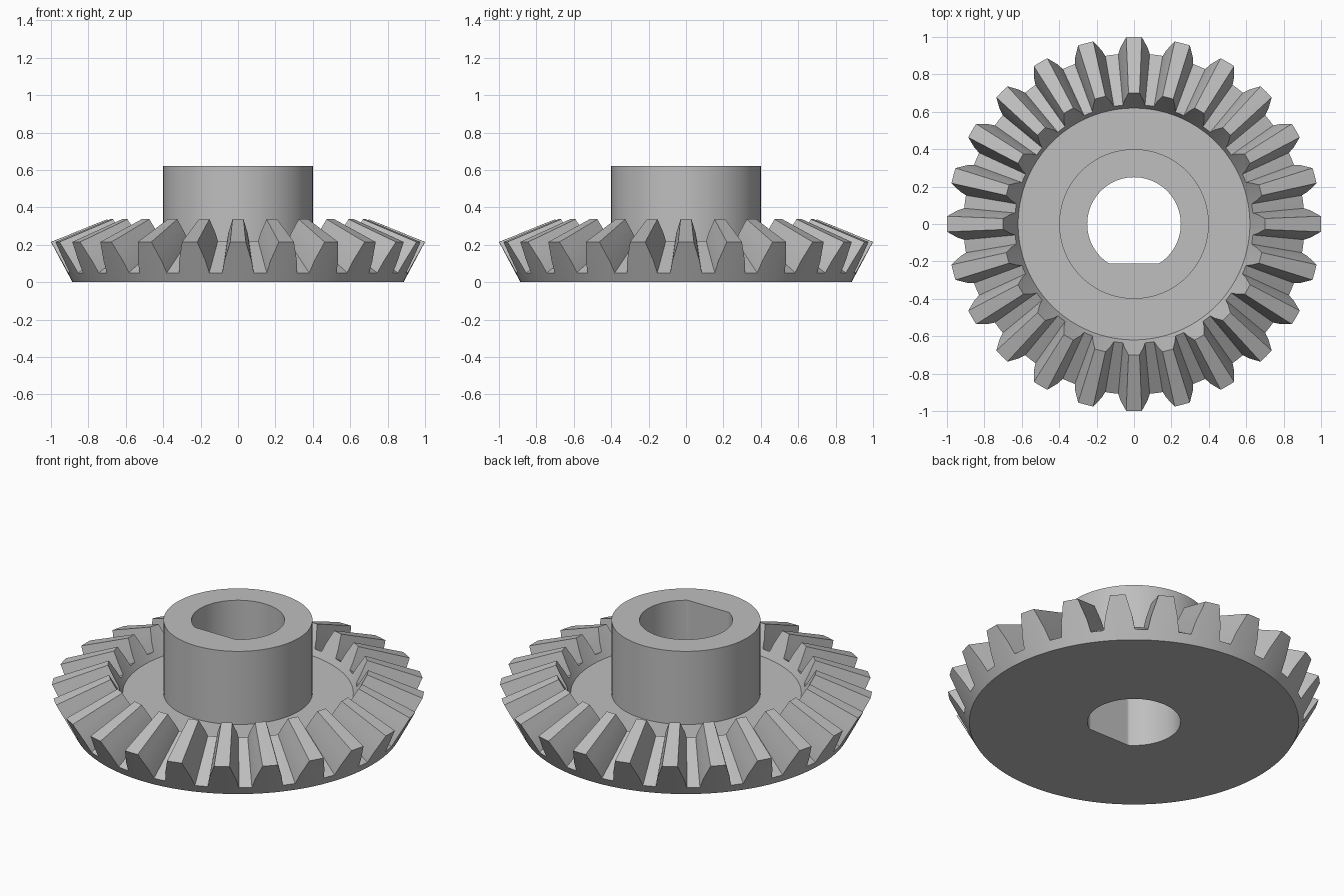
import bpy
import bmesh
from math import sin, cos, radians

cube = bpy.data.objects.get("Cube")
if cube:
    bpy.data.objects.remove(cube, do_unlink=True)

TEETH = 24
APEX = 0.62             # pitch cone apex, level with the hub top
INNER = 0.7             # inner end of the teeth, scaled toward the apex
BASE_R, TIP_R, TIP_Z = 0.885, 1.0, 0.215
HUB_R, BORE_R, FLAT = 0.4, 0.25, 0.21

# One tooth: angle from its centre in degrees, height up the back cone
half = [(0, TIP_Z), (2.4, TIP_Z), (3.3, 0.168), (4.4, 0.115), (5.3, 0.05)]
tooth = [(-a, z) for a, z in reversed(half[1:])] + half + [(7.5, 0.05)]
outline = [(radians(i * 360 / TEETH + a), z) for i in range(TEETH) for a, z in tooth]


def ring(r, z):
    return [(r * cos(a), r * sin(a), z) for a, _ in outline]


def toward_apex(points):
    return [(x * INNER, y * INNER, APEX + (z - APEX) * INNER) for x, y, z in points]


def bore(z):
    # Round bore with a flat on the front side
    points = []
    for a, _ in outline:
        r = min(BORE_R, FLAT / max(-sin(a), 0.01))
        points.append((r * cos(a), r * sin(a), z))
    return points


def tooth_ends():
    points = []
    for a, z in outline:
        r = BASE_R + (TIP_R - BASE_R) * z / TIP_Z
        points.append((r * cos(a), r * sin(a), z))
    return points


# Closed chain of loops: underside, back cone, teeth, web, hub, bore
base = ring(BASE_R, 0)
teeth = tooth_ends()
web = toward_apex(base)
loops = [base, teeth, toward_apex(teeth), web, ring(HUB_R, web[0][2]),
         ring(HUB_R, APEX), bore(APEX), bore(0)]

bm = bmesh.new()
rows = [[bm.verts.new(p) for p in loop] for loop in loops]
count = len(outline)
for k, low in enumerate(rows):
    high = rows[(k + 1) % len(rows)]
    for i in range(count):
        j = (i + 1) % count
        bm.faces.new((low[i], low[j], high[j], high[i]))
bmesh.ops.recalc_face_normals(bm, faces=bm.faces)

mesh = bpy.data.meshes.new("bevel_gear")
bm.to_mesh(mesh)
bm.free()
gear = bpy.data.objects.new("bevel_gear", mesh)
bpy.context.collection.objects.link(gear)

# Plain grey metal
steel = bpy.data.materials.new("grey")
steel.use_nodes = True
color = (0.52, 0.52, 0.52, 1)
steel.diffuse_color = color
steel.node_tree.nodes["Principled BSDF"].inputs["Base Color"].default_value = color
mesh.materials.append(steel)

bpy.ops.object.select_all(action="DESELECT")
gear.select_set(True)
bpy.context.view_layer.objects.active = gear
bpy.ops.object.shade_smooth_by_angle(angle=radians(20))
